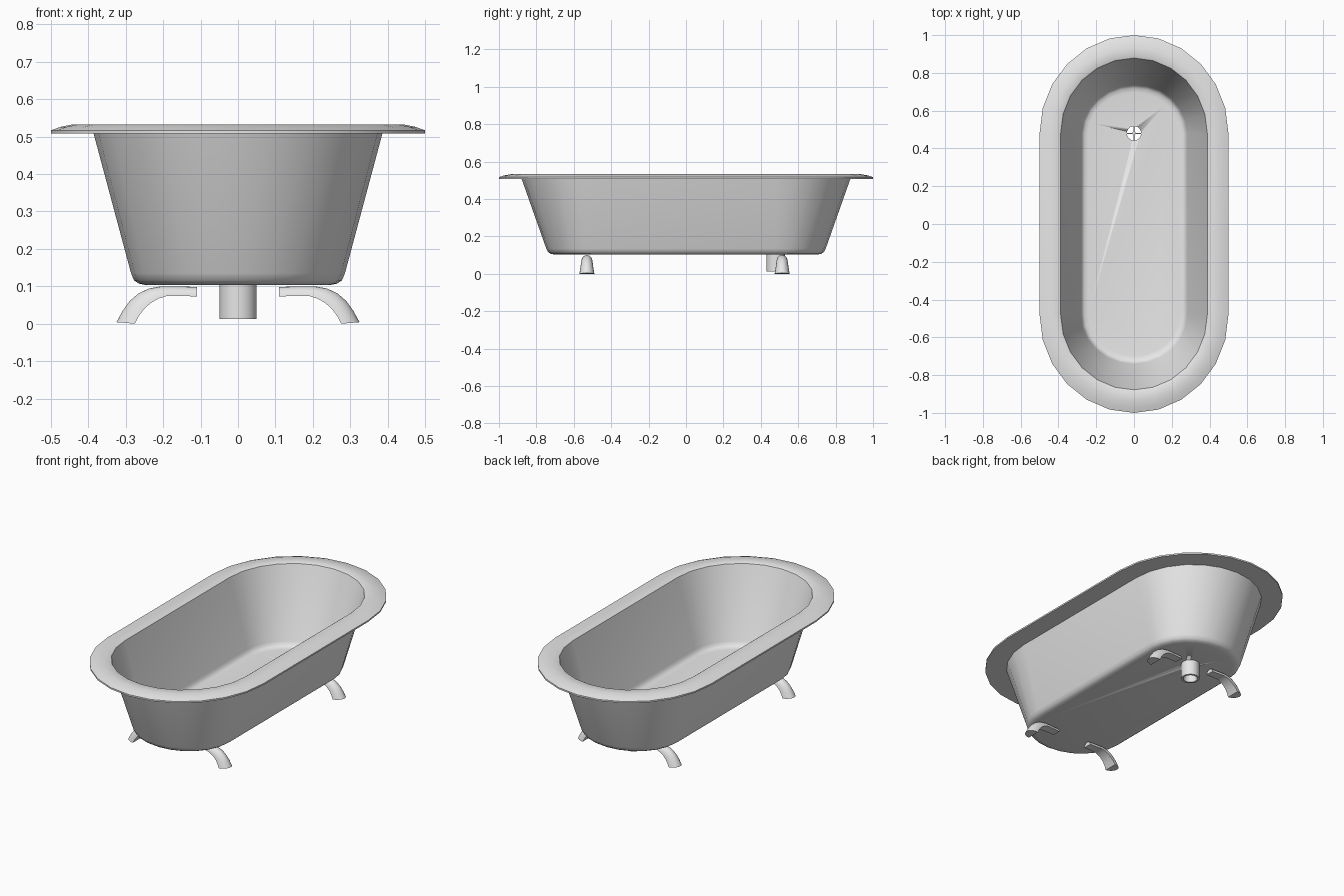
import bpy, bmesh
from math import sin, cos, pi

cube = bpy.data.objects.get("Cube")
if cube:
    bpy.data.objects.remove(cube, do_unlink=True)

grey = bpy.data.materials.new("plain grey")
grey.use_nodes = True
colour = (0.8, 0.8, 0.8, 1)
grey.diffuse_color = colour
grey.node_tree.nodes["Principled BSDF"].inputs["Base Color"].default_value = colour


def loft(name, rings, caps=True, closed=False, angle=35):
    """Skin a list of equal-length rings into one object."""
    bm = bmesh.new()
    loops = [[bm.verts.new(p) for p in ring] for ring in rings]
    pairs = list(zip(loops, loops[1:]))
    if closed:
        pairs.append((loops[-1], loops[0]))
    for a, b in pairs:
        for i in range(len(a)):
            j = (i + 1) % len(a)
            bm.faces.new((a[i], a[j], b[j], b[i]))
    if caps:
        bm.faces.new(loops[0])
        bm.faces.new(loops[-1])
    bmesh.ops.recalc_face_normals(bm, faces=bm.faces)
    mesh = bpy.data.meshes.new(name)
    bm.to_mesh(mesh)
    bm.free()
    mesh.materials.append(grey)
    obj = bpy.data.objects.new(name, mesh)
    bpy.context.collection.objects.link(obj)
    select(obj)
    bpy.ops.object.shade_smooth_by_angle(angle=angle * pi / 180)
    return obj


def select(obj):
    bpy.ops.object.select_all(action='DESELECT')
    obj.select_set(True)
    bpy.context.view_layer.objects.active = obj


def oval(half_width, half_length, z, straight=0.48, steps=12):
    """Long oval: two half ellipses joined by straight sides."""
    ring = []
    for side in (1, -1):
        for i in range(steps + 1):
            a = pi * i / steps
            ring.append((side * half_width * cos(a),
                         side * (straight + (half_length - straight) * sin(a)), z))
    return ring


def circle(r, z, y, n=24):
    return [(r * cos(2 * pi * i / n), y + r * sin(2 * pi * i / n), z) for i in range(n)]


# Tub: outside from the bottom up, over the rim, then down the inside
profile = [
    (0.245, 0.70, 0.103), (0.265, 0.723, 0.107), (0.278, 0.737, 0.116),
    (0.286, 0.747, 0.135), (0.386, 0.879, 0.508),
    (0.50, 1.0, 0.508), (0.50, 1.0, 0.517), (0.475, 0.973, 0.526),
    (0.44, 0.935, 0.533), (0.395, 0.885, 0.533), (0.388, 0.878, 0.529),
    (0.281, 0.741, 0.138), (0.274, 0.733, 0.122), (0.262, 0.72, 0.113),
    (0.242, 0.697, 0.11),
]
tub = loft("tub", [oval(*p) for p in profile])

# Drain hole through the floor
drain_y = 0.48
cutter = loft("drain_cutter", [circle(0.038, z, drain_y) for z in (0.08, 0.14)])
cutter.hide_render = True
cut = tub.modifiers.new("drain hole", 'BOOLEAN')
cut.operation = 'DIFFERENCE'
cut.solver = 'EXACT'
cut.object = cutter
select(tub)
bpy.ops.object.modifier_apply(modifier=cut.name)
bpy.data.objects.remove(cutter, do_unlink=True)

# Open drain pipe
loft("drain_pipe", [circle(r, z, drain_y) for r, z in
                    ((0.05, 0.012), (0.05, 0.104), (0.038, 0.104), (0.038, 0.012))],
     caps=False, closed=True)

# Drain strainer: a cross with a small hub
for name, hx, hy in (("strainer_bar_across", 0.039, 0.003),
                     ("strainer_bar_along", 0.003, 0.039)):
    loft(name, [[(sx * hx, drain_y + sy * hy, z) for sx, sy in
                 ((-1, -1), (1, -1), (1, 1), (-1, 1))] for z in (0.104, 0.109)])
loft("strainer_hub", [circle(0.01, z, drain_y, 12) for z in (0.104, 0.109)])

# Legs: half-round section swept from under the floor out to the foot
# each station: top x, top z, underside x, underside z, half width
stations = [
    (0.11, 0.098, 0.11, 0.073, 0.025), (0.16, 0.1, 0.16, 0.074, 0.026),
    (0.205, 0.1, 0.19, 0.074, 0.028), (0.238, 0.094, 0.213, 0.067, 0.03),
    (0.266, 0.081, 0.235, 0.054, 0.032), (0.29, 0.06, 0.253, 0.037, 0.034),
    (0.308, 0.035, 0.266, 0.019, 0.037), (0.325, 0.004, 0.276, 0.0, 0.04),
]


def leg(name, side, y):
    rings = []
    for tx, tz, ux, uz, w in stations:
        ring = []
        for i in range(11):
            a = pi * i / 10
            t = sin(a)
            ring.append((side * (ux + (tx - ux) * t), y + w * cos(a), uz + (tz - uz) * t))
        rings.append(ring)
    loft(name, rings, angle=40)


for end, y in (("front", -0.53), ("back", 0.514)):
    for label, side in (("left", 1), ("right", -1)):
        leg(f"{end}_{label}_leg", side, y)
